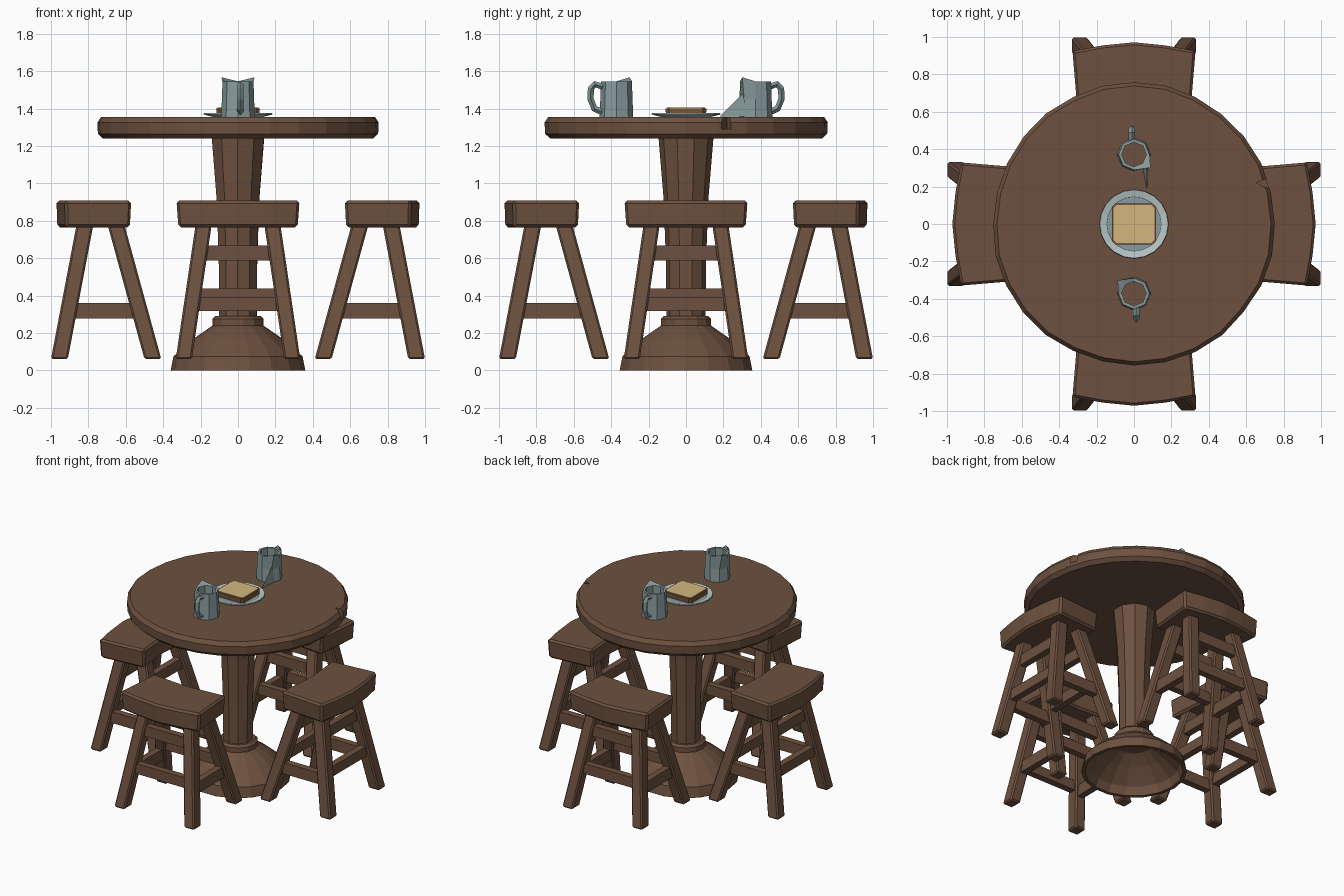
import bpy, bmesh, math, random
from mathutils import Vector, Matrix

if "Cube" in bpy.data.objects:
    bpy.data.objects.remove(bpy.data.objects["Cube"])

random.seed(4)


def material(name, rgb):
    m = bpy.data.materials.new(name)
    m.diffuse_color = (*rgb, 1)
    m.use_nodes = True
    m.node_tree.nodes["Principled BSDF"].inputs["Base Color"].default_value = m.diffuse_color
    return m


WOOD = material("brown wood", (0.155, 0.083, 0.050))
METAL = material("grey blue metal", (0.25, 0.33, 0.34))
RIM = material("pale plate rim", (0.47, 0.56, 0.57))
CRUMB = material("bread crumb", (0.66, 0.47, 0.21))
CRUST = material("bread crust", (0.20, 0.10, 0.045))


def finish(name, bm, mat, bevel=0.0, xf=None):
    bmesh.ops.recalc_face_normals(bm, faces=bm.faces)
    if bevel:
        bmesh.ops.bevel(bm, geom=bm.edges[:], offset=bevel, segments=1,
                        affect='EDGES', clamp_overlap=True)
    if xf:
        bm.transform(xf)
    me = bpy.data.meshes.new(name)
    bm.to_mesh(me)
    bm.free()
    me.materials.append(mat)
    ob = bpy.data.objects.new(name, me)
    bpy.context.collection.objects.link(ob)
    return ob


def lathe(profile, sides, closed=False, turn=0.0, jitter=0.0):
    """Spin (radius, z) points; ends are capped unless the profile is closed."""
    bm = bmesh.new()
    rings = []
    wob = [random.uniform(-jitter, jitter) for _ in range(sides)]
    for r, z in profile:
        rings.append([bm.verts.new(((r + wob[i]) * math.cos(turn + math.tau * i / sides),
                                    (r + wob[i]) * math.sin(turn + math.tau * i / sides), z))
                      for i in range(sides)])
    pairs = list(zip(rings, rings[1:]))
    if closed:
        pairs.append((rings[-1], rings[0]))
    else:
        bm.faces.new(rings[0])
        bm.faces.new(rings[-1])
    for a, b in pairs:
        for i in range(sides):
            j = (i + 1) % sides
            bm.faces.new((a[i], a[j], b[j], b[i]))
    return bm


def prism(outline, z0, z1, grow=1.0):
    """Extrude an xy outline; the lower outline is shrunk about its centre."""
    bm = bmesh.new()
    c = sum((Vector(p) for p in outline), Vector((0, 0))) / len(outline)
    lo = [bm.verts.new((*(c + (Vector(p) - c) * grow), z0)) for p in outline]
    hi = [bm.verts.new((*p, z1)) for p in outline]
    bm.faces.new(lo)
    bm.faces.new(hi)
    for i in range(len(lo)):
        j = (i + 1) % len(lo)
        bm.faces.new((lo[i], lo[j], hi[j], hi[i]))
    return bm


def beam(a, b, u, v):
    """Four-sided bar from a to b with half-extents u and v."""
    bm = bmesh.new()
    a, b, u, v = map(Vector, (a, b, u, v))
    ends = [[bm.verts.new(p + s * u + t * v) for s, t in ((-1, -1), (1, -1), (1, 1), (-1, 1))]
            for p in (a, b)]
    for e in ends:
        bm.faces.new(e)
    for i in range(4):
        j = (i + 1) % 4
        bm.faces.new((ends[0][i], ends[0][j], ends[1][j], ends[1][i]))
    return bm


# Table: top with a chip in its edge, tapered pillar, collar, hollow foot
top = finish("table_top", lathe([(0.725, 1.24), (0.752, 1.265), (0.755, 1.325), (0.735, 1.355)],
                                28, jitter=0.005), WOOD)
chip = finish("chip_cutter", prism([(0.65, 0.22), (0.82, 0.15), (0.82, 0.28)], 1.29, 1.40), WOOD)
mod = top.modifiers.new("chip", 'BOOLEAN')
mod.operation, mod.object, mod.solver = 'DIFFERENCE', chip, 'EXACT'
bpy.context.view_layer.update()
cut = bpy.data.meshes.new_from_object(top.evaluated_get(bpy.context.evaluated_depsgraph_get()))
top.modifiers.clear()
top.data = cut
bpy.data.objects.remove(chip)

finish("table_pillar", lathe([(0.105, 0.25), (0.108, 0.6), (0.12, 0.92), (0.147, 1.245)], 10,
                             turn=0.3), WOOD)
finish("pillar_collar", lathe([(0.125, 0.22), (0.137, 0.235), (0.137, 0.275), (0.122, 0.29)], 14), WOOD)
finish("table_foot", lathe([(0.36, 0.0), (0.345, 0.075), (0.23, 0.175), (0.135, 0.24), (0.05, 0.24),
                            (0.05, 0.215), (0.12, 0.21), (0.21, 0.15), (0.315, 0.06), (0.335, 0.0)],
                           18, closed=True), WOOD)


# Stools: the front one is described, then turned around the table
def leg_point(sx, outer, z):
    t = (z - 0.06) / 0.71
    y = (-0.955, -0.82) if outer else (-0.455, -0.65)
    return Vector((sx * (0.29 - 0.105 * t), y[0] + (y[1] - y[0]) * t, z))


SEAT = [(-0.33, -0.925), (-0.17, -0.955), (0, -0.972), (0.17, -0.955), (0.33, -0.925),
        (0.30, -0.57), (0, -0.595), (-0.30, -0.57)]

for k, side in enumerate(("front", "right", "back", "left")):
    xf = Matrix.Rotation(k * math.pi / 2, 4, 'Z')
    finish(side + "_seat", prism(SEAT, 0.765, 0.907, 0.97), WOOD, 0.014, xf)
    for sx, lr in ((-1, "a"), (1, "b")):
        for outer in (True, False):
            part = "outer" if outer else "inner"
            finish(f"{side}_{part}_leg_{lr}",
                   beam(leg_point(sx, outer, 0.06), leg_point(sx, outer, 0.80),
                        (0.043, 0, 0), (0, 0.045, 0)), WOOD, 0.01, xf)
        # side rail joining outer and inner leg
        finish(f"{side}_side_rail_{lr}",
               beam(leg_point(sx, True, 0.318), leg_point(sx, False, 0.318),
                    (0.025, 0, 0), (0, 0, 0.042)), WOOD, 0, xf)
    # cross rails joining left and right legs
    for part, outer, z, h in (("outer_low", True, 0.355, 0.038), ("inner_low", False, 0.40, 0.038),
                              ("outer_high", True, 0.627, 0.04), ("inner_high", False, 0.627, 0.04)):
        finish(f"{side}_{part}_rail",
               beam(leg_point(-1, outer, z), leg_point(1, outer, z),
                    (0, 0.025, 0), (0, 0, h)), WOOD, 0, xf)

# Plate with pale rim, and bread
finish("plate_well", lathe([(0.10, 1.353), (0.155, 1.362), (0.15, 1.366)], 20), METAL)
finish("plate_rim", lathe([(0.13, 1.354), (0.185, 1.368), (0.183, 1.375), (0.148, 1.367)],
                          20, closed=True), RIM)


def slice_outline(w, h, n):
    return [(sx * (w - a), sy * (h - b)) for sx, sy, a, b in
            ((-1, -1, 0, n), (-1, -1, n, 0), (1, -1, n, 0), (1, -1, 0, n),
             (1, 1, 0, n), (1, 1, n, 0), (-1, 1, n, 0), (-1, 1, 0, n))]


finish("bread_crust", prism(slice_outline(0.117, 0.11, 0.018), 1.365, 1.401, 0.97), CRUST)
finish("bread_crumb", prism(slice_outline(0.109, 0.102, 0.016), 1.40, 1.406), CRUMB)

# Mugs: open tubes with a pulled-up lip and a bent handle
for name, y, ang in (("front_mug", -0.372, 0), ("back_mug", 0.372, math.pi)):
    xf = Matrix.Translation((0, y, 0)) @ Matrix.Rotation(ang, 4, 'Z')
    bm = lathe([(0.090, 1.354), (0.086, 1.45), (0.083, 1.545), (0.066, 1.545), (0.07, 1.354)],
               8, closed=True)
    for v in bm.verts:
        if v.co.z > 1.54 and v.co.x < -0.04 and v.co.y > 0.04 and v.co.to_2d().length > 0.075:
            v.co += Vector((-0.03, 0.012, 0.022))
    finish(name + "_body", bm, METAL, 0, xf)

    cu = bpy.data.curves.new(name + "_handle", 'CURVE')
    cu.dimensions = '3D'
    cu.bevel_depth, cu.bevel_resolution, cu.use_fill_caps = 0.017, 0, True
    pts = [(-0.07, 1.515), (-0.115, 1.53), (-0.137, 1.505), (-0.138, 1.45), (-0.118, 1.40), (-0.075, 1.38)]
    sp = cu.splines.new('POLY')
    sp.points.add(len(pts) - 1)
    for p, (py, pz) in zip(sp.points, pts):
        p.co = (0.012, py, pz, 1)
    tmp = bpy.data.objects.new("handle_curve", cu)
    bpy.context.collection.objects.link(tmp)
    bpy.context.view_layer.update()
    me = bpy.data.meshes.new_from_object(tmp.evaluated_get(bpy.context.evaluated_depsgraph_get()))
    bpy.data.objects.remove(tmp)
    bm = bmesh.new()
    bm.from_mesh(me)
    for f in bm.faces:
        f.smooth = False
        f.material_index = 0
    finish(name + "_handle", bm, METAL, 0, xf)

# Torn flap running from the back mug down to the table
bm = bmesh.new()
for p in ((0.07, 0.18, 1.358), (0.075, 0.33, 1.356), (0.07, 0.305, 1.48), (0.045, 0.31, 1.357)):
    bm.verts.new(p)
bmesh.ops.convex_hull(bm, input=bm.verts[:])
finish("back_mug_flap", bm, METAL)
